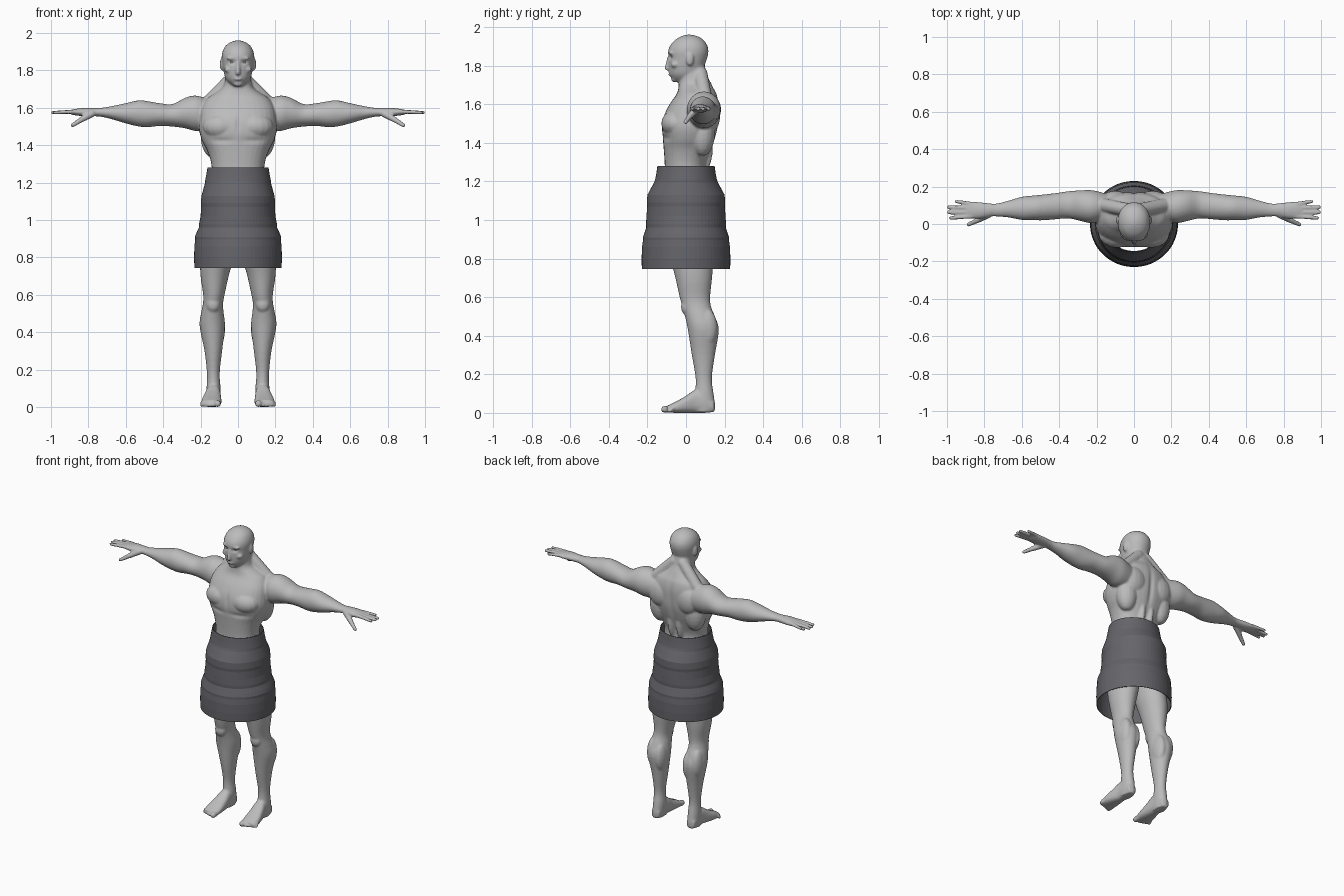
import bpy
import bmesh
from math import cos, sin, pi, tau, exp, copysign
from mathutils import Vector

if "Cube" in bpy.data.objects:
    bpy.data.objects.remove(bpy.data.objects["Cube"], do_unlink=True)

CM = 0.01  # all part sizes below are in hundredths of a unit
X, Y, Z = Vector((1, 0, 0)), Vector((0, 1, 0)), Vector((0, 0, 1))


def make_material(name, color):
    mat = bpy.data.materials.new(name)
    mat.use_nodes = True
    mat.diffuse_color = color
    mat.node_tree.nodes["Principled BSDF"].inputs["Base Color"].default_value = color
    return mat


skin = make_material("light grey skin", (0.5, 0.5, 0.5, 1))
cloth = make_material("dark grey cloth", (0.13, 0.13, 0.145, 1))


def make_object(name, bm, mat):
    bmesh.ops.recalc_face_normals(bm, faces=bm.faces)
    mesh = bpy.data.meshes.new(name)
    bm.to_mesh(mesh)
    bm.free()
    mesh.materials.append(mat)
    obj = bpy.data.objects.new(name, mesh)
    bpy.context.scene.collection.objects.link(obj)
    return obj


def ring(bm, center, u, v, power=1.0, count=16):
    """Ellipse of vertices, boxier as power drops below one."""
    verts = []
    for k in range(count):
        c, s = cos(tau * k / count), sin(tau * k / count)
        co = center + u * copysign(abs(c) ** power, c) + v * copysign(abs(s) ** power, s)
        verts.append(bm.verts.new(co * CM))
    return verts


def bridge(bm, rings, caps=True):
    """Join neighbouring rings with quads."""
    for low, high in zip(rings, rings[1:]):
        for k in range(len(low)):
            bm.faces.new((low[k - 1], low[k], high[k], high[k - 1]))
    if caps:
        bm.faces.new(rings[0])
        bm.faces.new(rings[-1])


def mirrored(point, side):
    return Vector((point[0] * side, point[1], point[2]))


def refine(rows, steps=4):
    """Smooth curve through the given cross-sections."""
    rows = [Vector(r) for r in rows]
    out = []
    for i in range(len(rows) - 1):
        p, q = rows[i], rows[i + 1]
        before, after = rows[max(i - 1, 0)], rows[min(i + 2, len(rows) - 1)]
        for k in range(steps):
            t = k / steps
            out.append(p + (q - before) * (t / 2)
                       + (before * 2 - p * 5 + q * 4 - after) * (t * t / 2)
                       + (p * 3 - before - q * 3 + after) * (t ** 3 / 2))
    return out + [rows[-1]]


def loft(bm, axes, rows, side=1, power=1.0):
    """Closed skin over rows of (position, a_min, a_max, b_min, b_max)."""
    along, a, b = axes
    rings = []
    for t, a0, a1, b0, b1 in refine(rows):
        center = along * t + a * ((a0 + a1) / 2) + b * ((b0 + b1) / 2)
        rings.append(ring(bm, mirrored(center, side), a * ((a1 - a0) / 2),
                          b * ((b1 - b0) / 2), power, 32))
    bridge(bm, rings)


def blob(bm, center, radii, side=1):
    """Ellipsoid used for muscles and features."""
    center = mirrored(center, side)
    rings = []
    for k in range(1, 12):
        angle = pi * k / 12
        rings.append(ring(bm, center - Z * (radii[2] * cos(angle)),
                          X * (radii[0] * sin(angle)), Y * (radii[1] * sin(angle))))
    bridge(bm, rings)


def limb(bm, start, end, r0, r1, side=1):
    """Tapered rod with round ends."""
    start, end = mirrored(start, side), mirrored(end, side)
    along = (end - start).normalized()
    u = along.orthogonal().normalized()
    v = along.cross(u)
    rings = []
    for anchor, r, turns in ((start, r0, range(1, 6)), (end, r1, range(5, 10))):
        for k in turns:
            angle = pi * k / 10
            rings.append(ring(bm, anchor - along * (r * cos(angle)),
                              u * (r * sin(angle)), v * (r * sin(angle))))
    bridge(bm, rings)


body = bmesh.new()

# Torso and neck: height, half width, front, back
torso = [(95, 17, -11, 13), (108, 16.5, -11, 13), (118, 14.5, -11, 11.5),
         (128, 14, -11, 10.5), (136, 16, -11.5, 13), (142, 19, -12, 15),
         (148, 20.8, -12.5, 16.5), (154, 20.5, -11.5, 17), (160, 19.5, -8.5, 17),
         (165, 16.5, -5, 16), (168, 12, -4, 14.5), (171, 8.2, -3.7, 13),
         (175, 7, -3.5, 11), (181, 6.5, -3.5, 9.5)]
loft(body, (Z, X, Y), [(z, -w, w, f, b) for z, w, f, b in torso], power=0.87)

# Head: height, half width, front, back
head = [(171.5, 3, -5.5, 5), (173.5, 5.2, -7.5, 7), (176, 6.8, -8.6, 8.5),
        (180, 7.8, -9, 9.7), (184, 8.4, -9, 11), (187, 8.7, -9.3, 11.6),
        (190, 8.3, -8.4, 11.2), (193, 6.8, -6, 9.3), (195, 4.2, -2.8, 6.4),
        (196, 1.2, 0, 3)]
loft(body, (Z, X, Y), [(z, -w, w, f, b) for z, w, f, b in head], power=0.95)

# Nose, lips and chin
limb(body, (0, -9, 184), (0, -9.9, 178.6), 0.8, 1.2)
blob(body, (0, -8.1, 175.8), (2.4, 1.4, 1.2))
blob(body, (0, -5.8, 173), (2.6, 2, 1.7))

# Arm: reach, bottom, top, front, back
arm = [(14, 148, 164, 3, 16), (22, 147.5, 166.5, 0.5, 18), (28, 149, 165.5, 1.5, 18),
       (35, 150, 162, 3, 17.5), (42, 150.3, 162.5, 2.5, 16.5), (48, 149.7, 163.5, 2, 15.8),
       (53, 150, 164, 2, 15.3), (60, 151.7, 162.5, 2.2, 14.5), (67, 153.8, 161, 3.5, 12.5),
       (73, 155.2, 160, 4, 11), (77, 155.5, 160, 4, 11), (82, 155.5, 160, 3, 11.6),
       (87, 156, 159.4, 2.9, 11.9), (90, 156.7, 158.8, 3.4, 11.4)]

# Leg: height, inner, outer, front, back
leg = [(95, 1, 17, -10, 12), (80, 2.5, 20, -8, 14), (70, 5, 20, -5.5, 13.5),
       (60, 7.2, 18.6, -3.3, 12.5), (55, 8, 18.8, -1.8, 13), (50, 7.6, 19.8, -0.5, 15),
       (43, 7, 20.5, 1, 17), (30, 8.5, 17.9, 3, 15), (18, 9.8, 16.6, 5, 13.4),
       (10, 9.3, 16.8, 4.5, 14.3), (4, 9.5, 16.8, 3, 15.1), (0.5, 10, 16.3, 3, 14.8)]

# Foot: distance from toes to heel, inner, outer, bottom, top
foot = [(-10, 9.3, 19, 0.2, 3.6), (-5, 8.8, 19.5, 0, 6), (0, 9, 18.5, 0, 8.8),
        (5, 9.3, 17.2, 0, 12), (10, 9.6, 16.8, 0, 11), (14.5, 10.5, 16, 0.5, 6)]

# Fingers: start depth, tip depth, tip reach
fingers = [(10.7, 12, 95), (8.6, 9, 99.2), (6.3, 6.2, 99.2), (4.1, 3.2, 98)]

for side in (1, -1):
    loft(body, (X, Z, Y), arm, side)
    loft(body, (Z, X, Y), leg, side)
    loft(body, (Y, X, Z), foot, side, power=0.8)
    for start, tip, reach in fingers:
        limb(body, (86, start, 158), (reach, tip, 157.5), 1.15, 0.95, side)
    limb(body, (78, 5, 157), (84, 1.8, 153.5), 2, 1.5, side)
    limb(body, (84, 1.8, 153.5), (88.5, -0.3, 150.6), 1.4, 1.1, side)
    # Toes, largest on the inside
    for k in range(5):
        size = 1.8 if k == 0 else 1.3 - 0.08 * k
        x = 10.9 + 2 * k + (0.4 if k else 0)
        limb(body, (x, -7, 2.2), (x, -11.2 + 0.7 * k, size), size, size, side)
    # Chest, back, neck and leg muscles
    blob(body, (9, -5.4, 150), (10, 7.4, 7), side)
    blob(body, (10, 12.5, 154), (8.5, 5.2, 9), side)
    blob(body, (13, 8.5, 145), (7, 6.5, 12), side)
    blob(body, (3.2, 8.5, 138), (3, 5.5, 14), side)
    limb(body, (3, 7.5, 176), (16, 10, 162.8), 3.6, 3.7, side)
    limb(body, (5.5, 4, 176), (1.5, -3.2, 166), 1.4, 1.2, side)
    blob(body, (13.3, 0.6, 55), (3.8, 3.2, 4.5), side)
    blob(body, (10.6, 10.8, 42), (3.7, 6, 10), side)
    blob(body, (16.4, 10.6, 44), (3.9, 5.7, 10), side)
    # Ears, brows and cheekbones
    blob(body, (8.7, 2, 183.3), (1, 2, 3.4), side)
    blob(body, (3.2, -7.6, 186.5), (3, 1.5, 0.9), side)
    blob(body, (5, -5.6, 180.5), (2.4, 2.2, 1.8), side)

body_obj = make_object("body", body, skin)

# Fuse the parts into one smooth skin
remesh = body_obj.modifiers.new("fuse", "REMESH")
remesh.mode = "VOXEL"
remesh.voxel_size = 0.0065
relax = body_obj.modifiers.new("relax", "SMOOTH")
relax.factor = 0.5
relax.iterations = 3
graph = bpy.context.evaluated_depsgraph_get()
fused = bpy.data.meshes.new_from_object(body_obj.evaluated_get(graph))
body_obj.modifiers.clear()
body_obj.data = fused
fused.materials.clear()
fused.materials.append(skin)

# Soft dents: centre, spread and push in depth, the same on both sides
dents = [((3.3, -9, 184.4), (1.7, 3, 1), 1.1),       # eye sockets
         ((0, -9.5, 176), (2, 2, 0.5), 0.5),         # mouth
         ((0, 16, 150), (1.6, 6, 14), -1),           # spine
         ((0, -12, 151), (1.2, 4, 5), 0.7),          # breastbone
         ((9, -11, 142.5), (7, 4, 1.5), 0.6)]        # under the chest
floor = min(v.co.z for v in fused.vertices)
for vert in fused.vertices:
    x, y, z = vert.co / CM
    push = 0
    for (cx, cy, cz), (sx, sy, sz), depth in dents:
        if abs(z - cz) < 3 * sz:
            push += depth * exp(-((abs(x) - cx) / sx) ** 2 - ((y - cy) / sy) ** 2
                                - ((z - cz) / sz) ** 2)
    vert.co = (x * CM, (y + push) * CM, z * CM - floor)
fused.shade_smooth()

# Eyes
for name, side in (("left_eye", 1), ("right_eye", -1)):
    bm = bmesh.new()
    blob(bm, (3.3, -6.5, 184.3), (1.3, 1.2, 0.7), side)
    make_object(name, bm, skin).data.shade_smooth()

# Skirt: height, half width, half depth of each band
bands = [(128, 16.3, 14.8), (124, 17, 15.4), (121, 17.6, 16), (119.5, 17.7, 16.5),
         (113, 19.5, 20), (109, 19.9, 20.3), (107, 19.7, 20.1), (102, 20, 20.5),
         (98, 20.8, 20.7), (96, 20.9, 20.6), (93, 22.3, 21.6), (91, 23, 22.3),
         (89.5, 22.9, 22.3), (86, 23.3, 22.8), (80, 23.5, 23), (74.5, 23.3, 22.9)]
bm = bmesh.new()
bridge(bm, [ring(bm, Z * z, X * w, Y * d, count=64) for z, w, d in bands], caps=False)
skirt = make_object("skirt", bm, cloth)
shell = skirt.modifiers.new("thickness", "SOLIDIFY")
shell.thickness = 0.004
shell.offset = -1
